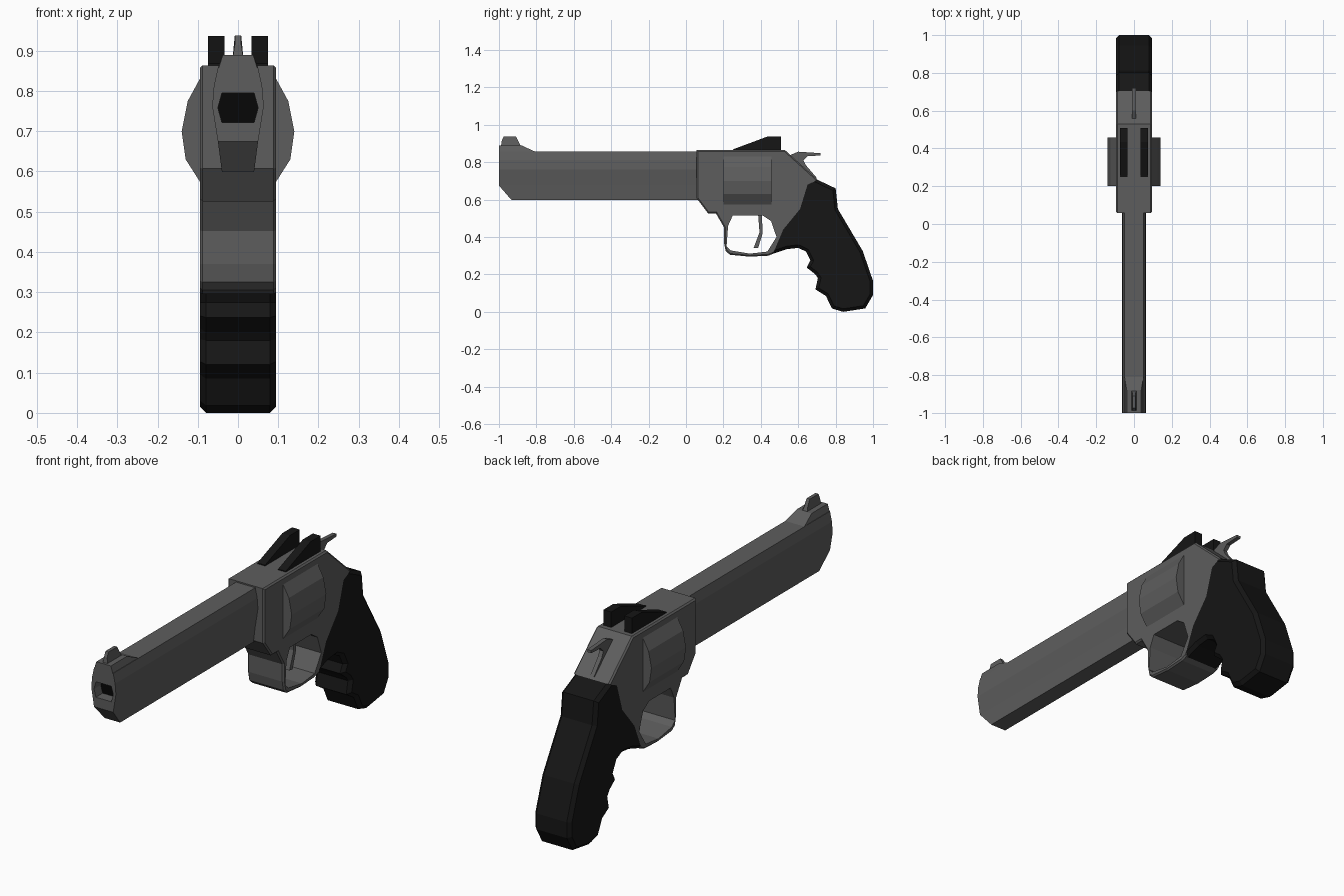
import bpy
import bmesh
from mathutils import Vector

if "Cube" in bpy.data.objects:
    bpy.data.objects.remove(bpy.data.objects["Cube"])


def material(name, value):
    m = bpy.data.materials.new(name)
    m.diffuse_color = (value, value, value, 1)
    m.use_nodes = True
    m.node_tree.nodes["Principled BSDF"].inputs["Base Color"].default_value = m.diffuse_color
    return m


steel = material("dark_steel", 0.11)
black = material("black_rubber", 0.0078)
hole_black = material("hole_black", 0.002)


def prism(name, pts, a, b, axis="x", mat=steel, bevel=0, skip=(), chop=None):
    """Extrude a profile from a to b: (y, z) points along x, or (x, z) points along y.
    Cap edges are bevelled, except profile edges listed in skip."""
    def place(p, t):
        return (t, p[0], p[1]) if axis == "x" else (p[0], t, p[1])
    bm = bmesh.new()
    n = len(pts)
    rings = [[bm.verts.new(place(p, t)) for p in pts] for t in (a, b)]
    for r in rings:
        bm.faces.new(r)
    for i in range(n):
        j = (i + 1) % n
        bm.faces.new((rings[0][i], rings[0][j], rings[1][j], rings[1][i]))
    bmesh.ops.recalc_face_normals(bm, faces=bm.faces[:])
    if bevel:
        edges = [bm.edges.get((r[i], r[(i + 1) % n]))
                 for r in rings for i in range(n) if i not in skip]
        bmesh.ops.bevel(bm, geom=edges, offset=bevel, segments=1,
                        affect="EDGES", clamp_overlap=True)
    if chop:
        bmesh.ops.bisect_plane(bm, geom=bm.verts[:] + bm.edges[:] + bm.faces[:],
                               plane_co=chop[0], plane_no=chop[1], clear_outer=True)
        bmesh.ops.holes_fill(bm, edges=[e for e in bm.edges if e.is_boundary])
        bmesh.ops.recalc_face_normals(bm, faces=bm.faces[:])
    me = bpy.data.meshes.new(name)
    bm.to_mesh(me)
    bm.free()
    ob = bpy.data.objects.new(name, me)
    bpy.context.collection.objects.link(ob)
    me.materials.append(mat)
    return ob


def cut(target, cutter):
    """Subtract cutter from target, then remove the cutter."""
    cutter.hide_render = True
    m = target.modifiers.new("cut", "BOOLEAN")
    m.operation = "DIFFERENCE"
    m.solver = "EXACT"
    m.object = cutter
    bpy.context.view_layer.objects.active = target
    bpy.ops.object.modifier_apply(modifier=m.name)
    bpy.data.objects.remove(cutter)


def mirrored(half):
    """Close a right-hand half profile with its mirror image."""
    return half + [(-x, z) for x, z in reversed(half)]


# Barrel with a chamfered lower muzzle
barrel = prism("barrel", mirrored([(0.04, 0.599), (0.05, 0.675), (0.064, 0.762),
                                   (0.06, 0.812), (0.05, 0.858)]),
               -1.0, 0.08, "y",
               chop=(Vector((0, -1, 0.675)), Vector((0, -0.075, -0.065))))

# Bore
bore = mirrored([(0.04, 0.722), (0.05, 0.758), (0.04, 0.795)])
cut(barrel, prism("bore_cutter", bore, -1.1, -0.94, "y"))
prism("bore", bore, -0.95, -0.935, "y", hole_black)

# Front sight: tapered ramp, flared foot and thin blade
ramp = prism("sight_ramp", [(-1, 0.85), (-1, 0.89), (-0.88, 0.89), (-0.81, 0.858), (-0.81, 0.85)],
             -0.05, 0.05)
for v in ramp.data.vertices:
    if v.co.z > 0.88:
        v.co.x *= 0.76
blade = prism("front_sight", [(-0.99, 0.88), (-0.985, 0.915), (-0.975, 0.938), (-0.91, 0.938),
                              (-0.895, 0.91), (-0.88, 0.88)], -0.008, 0.008)
for v in blade.data.vertices:
    if v.co.z < 0.9:
        v.co.x *= 1.7

# Frame and trigger guard; the last profile points follow the grip seam
seam = [(0.705, 0.705), (0.65, 0.68), (0.61, 0.55), (0.52, 0.44), (0.465, 0.31)]
frame_pts = [(0.44, 0.30), (0.34, 0.295), (0.235, 0.305), (0.212, 0.325), (0.203, 0.37),
             (0.203, 0.452), (0.16, 0.526), (0.118, 0.526), (0.057, 0.607),
             (0.057, 0.864), (0.53, 0.864)] + seam
frame = prism("frame", frame_pts, -0.095, 0.095, bevel=0.007, skip=(11, 12, 13, 14))
cut(frame, prism("guard_cutter", [(0.25, 0.515), (0.41, 0.515), (0.455, 0.485), (0.484, 0.40),
                                  (0.435, 0.322), (0.34, 0.311), (0.24, 0.328),
                                  (0.217, 0.35), (0.225, 0.46)], -0.3, 0.3))

# Cylinder bulging out of both sides of the frame
prism("cylinder", mirrored([(0.07, 0.54), (0.095, 0.575), (0.13, 0.63), (0.14, 0.70),
                            (0.125, 0.775), (0.095, 0.83), (0.07, 0.85)]), 0.20, 0.457, "y")

# Trigger
prism("trigger", [(0.385, 0.53), (0.405, 0.53), (0.41, 0.42), (0.385, 0.34), (0.362, 0.342),
                  (0.393, 0.425)], -0.015, 0.015)

# Hammer with a thumb spur
prism("hammer", [(0.55, 0.76), (0.55, 0.835), (0.60, 0.856), (0.72, 0.848), (0.72, 0.836),
                 (0.65, 0.832), (0.628, 0.81), (0.64, 0.785), (0.70, 0.715), (0.64, 0.69)],
      -0.01, 0.01)

# Rear sight wings
for side, x in (("left", -0.054), ("right", 0.054)):
    prism("rear_sight_" + side, [(0.25, 0.86), (0.25, 0.868), (0.435, 0.937), (0.508, 0.937),
                                 (0.508, 0.86)], x - 0.02, x + 0.02, mat=black)

# Grip with finger grooves, sharing the seam with the frame
grip_pts = seam[::-1] + [(0.80, 0.66), (0.812, 0.55), (0.945, 0.325), (1.0, 0.165),
                         (1.0, 0.09), (0.958, 0.018), (0.84, 0.0), (0.78, 0.018),
                         (0.748, 0.085), (0.692, 0.12), (0.705, 0.18), (0.692, 0.2),
                         (0.645, 0.237), (0.665, 0.275), (0.642, 0.322), (0.60, 0.342),
                         (0.54, 0.335)]
prism("grip", grip_pts, -0.095, 0.095, mat=black, bevel=0.016, skip=(0, 1, 2, 3))
